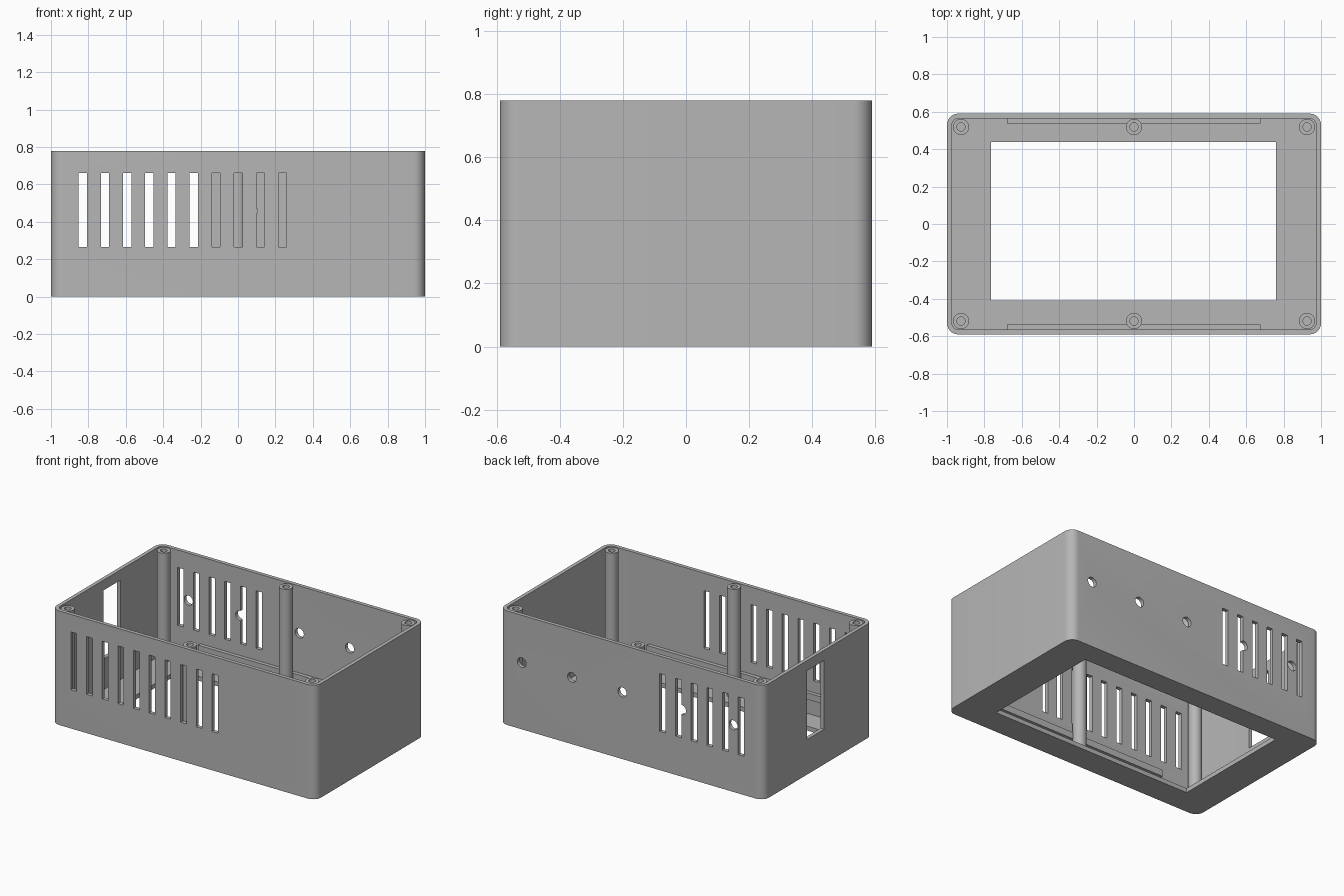
import bpy, bmesh, math
from mathutils import Matrix, Vector

if "Cube" in bpy.data.objects:
    bpy.data.objects.remove(bpy.data.objects["Cube"])

HX, HY, TOP = 1.0, 0.59, 0.78
WALL, FLOOR = 0.026, 0.03

grey = bpy.data.materials.new("plain_grey")
grey.use_nodes = True
grey.diffuse_color = (0.47, 0.47, 0.47, 1)
grey.node_tree.nodes["Principled BSDF"].inputs["Base Color"].default_value = grey.diffuse_color


def finish(name, bm):
    bmesh.ops.recalc_face_normals(bm, faces=bm.faces)
    mesh = bpy.data.meshes.new(name)
    bm.to_mesh(mesh)
    bm.free()
    mesh.materials.append(grey)
    ob = bpy.data.objects.new(name, mesh)
    bpy.context.collection.objects.link(ob)
    return ob


def smooth(ob):
    bpy.ops.object.select_all(action='DESELECT')
    ob.select_set(True)
    bpy.context.view_layer.objects.active = ob
    bpy.ops.object.shade_smooth_by_angle(angle=math.radians(30))


def add_box(bm, x0, x1, y0, y1, z0, z1):
    size = Matrix.Diagonal((x1 - x0, y1 - y0, z1 - z0, 1))
    mid = Vector((x0 + x1, y0 + y1, z0 + z1)) / 2
    bmesh.ops.create_cube(bm, size=1, matrix=Matrix.Translation(mid) @ size)


def rounded_block(name, hx, hy, r, z0, z1, steps=10):
    """Upright block with rounded vertical corners."""
    bm = bmesh.new()
    ring = []
    for k, (sx, sy) in enumerate(((1, 1), (-1, 1), (-1, -1), (1, -1))):
        for i in range(steps + 1):
            a = math.pi / 2 * (k + i / steps)
            ring.append(bm.verts.new((sx * (hx - r) + r * math.cos(a),
                                      sy * (hy - r) + r * math.sin(a), z0)))
    base = bm.faces.new(ring)
    ext = bmesh.ops.extrude_face_region(bm, geom=[base])["geom"]
    moved = [g for g in ext if isinstance(g, bmesh.types.BMVert)]
    bmesh.ops.translate(bm, verts=moved, vec=(0, 0, z1 - z0))
    if base.is_valid is False or len(bm.faces) < len(ring) + 2:
        bm.faces.new(ring)
    return finish(name, bm)


def cut(ob, cutter):
    mod = ob.modifiers.new("cut", 'BOOLEAN')
    mod.operation, mod.solver, mod.object = 'DIFFERENCE', 'EXACT', cutter
    cutter.hide_render = True
    bpy.context.view_layer.objects.active = ob
    bpy.ops.object.modifier_apply(modifier=mod.name)
    bpy.data.objects.remove(cutter)


# Open box with a thin floor
case = rounded_block("case_shell", HX, HY, 0.06, 0, TOP)
cut(case, rounded_block("cavity_cutter", HX - WALL, HY - WALL, 0.036, FLOOR, TOP + 0.1))

# Floor opening, side window and vent slots
bm = bmesh.new()
add_box(bm, -0.765, 0.76, -0.41, 0.438, -0.1, 0.1)
add_box(bm, -1.05, -0.95, -0.065, 0.12, 0.24, 0.71)
for side, count in ((-1, 10), (1, 6)):
    for i in range(count):
        x = -0.83 + i * 0.1187
        ya, yb = sorted((side * 0.54, side * 0.65))
        add_box(bm, x - 0.022, x + 0.022, ya, yb, 0.265, 0.66)
cut(case, finish("slot_cutter", bm))

# Round holes along the back wall
bm = bmesh.new()
for x in (-0.77, -0.38, 0.07, 0.45, 0.83):
    place = Matrix.Translation((x, HY, 0.457)) @ Matrix.Rotation(math.pi / 2, 4, 'X')
    bmesh.ops.create_cone(bm, cap_ends=True, segments=32, radius1=0.033,
                          radius2=0.033, depth=0.12, matrix=place)
cut(case, finish("hole_cutter", bm))
smooth(case)

# Screw posts with blind holes, turned from a profile
POST_TOP = TOP - 0.005
profile = [(0.043, FLOOR - 0.005), (0.043, POST_TOP), (0.022, POST_TOP),
           (0.022, POST_TOP - 0.2), (0, POST_TOP - 0.2)]
for row, y in (("front", -0.519), ("back", 0.519)):
    for col, x in (("right", -0.925), ("middle", 0), ("left", 0.925)):
        bm = bmesh.new()
        verts = [bm.verts.new((r, 0, z)) for r, z in profile]
        edges = [bm.edges.new(pair) for pair in zip(verts, verts[1:])]
        bmesh.ops.spin(bm, geom=verts + edges, axis=(0, 0, 1), cent=(0, 0, 0),
                       angle=math.tau, steps=32)
        bmesh.ops.remove_doubles(bm, verts=bm.verts, dist=0.0005)
        post = finish(f"{row}_{col}_post", bm)
        post.location = (x, y, 0)
        smooth(post)

# Narrow rails along the long inner walls
for row, side in (("front", -1), ("back", 1)):
    bm = bmesh.new()
    ya, yb = sorted((side * 0.538, side * (HY - WALL + 0.005)))
    add_box(bm, -0.68, 0.675, ya, yb, 0.14, 0.185)
    finish(f"{row}_rail", bm)
